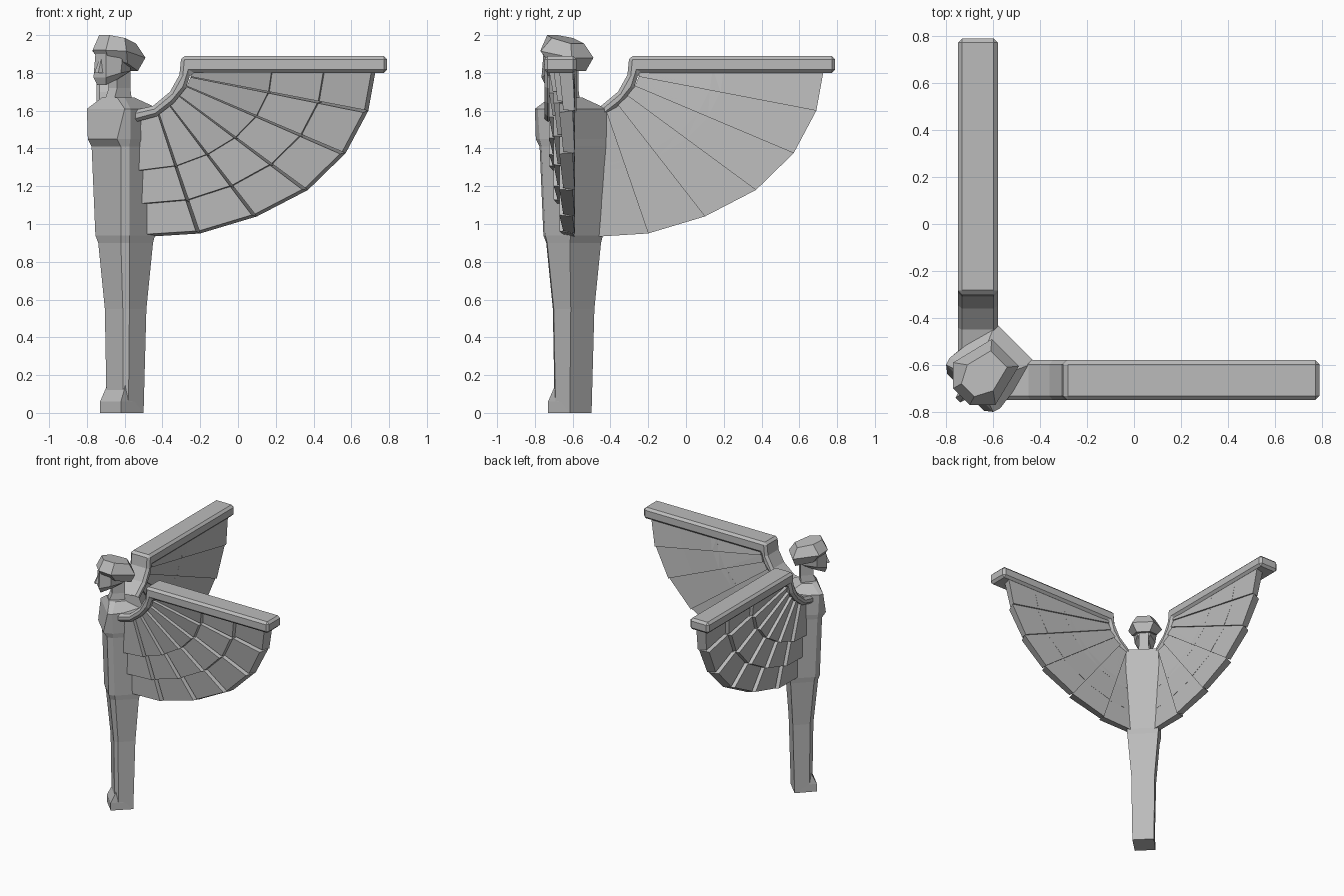
import bpy, bmesh
from mathutils import Vector

if "Cube" in bpy.data.objects:
    bpy.data.objects.remove(bpy.data.objects["Cube"])

stone = bpy.data.materials.new("grey_stone")
stone.use_nodes = True
GREY = (0.5, 0.5, 0.5, 1)
stone.diffuse_color = GREY
stone.node_tree.nodes["Principled BSDF"].inputs["Base Color"].default_value = GREY


def swap(p):
    """Reflect across the diagonal plane of symmetry (x = y)."""
    return Vector((p[1], p[0], p[2]))


def finish(name, bm):
    bmesh.ops.recalc_face_normals(bm, faces=bm.faces)
    mesh = bpy.data.meshes.new(name)
    bm.to_mesh(mesh)
    bm.free()
    mesh.materials.append(stone)
    obj = bpy.data.objects.new(name, mesh)
    bpy.context.collection.objects.link(obj)
    return obj


def add_loft(bm, rings):
    """Skin a stack of rings and cap both ends."""
    loops = [[bm.verts.new(p) for p in ring] for ring in rings]
    n = len(loops[0])
    for a, b in zip(loops, loops[1:]):
        for i in range(n):
            j = (i + 1) % n
            bm.faces.new((a[i], a[j], b[j], b[i]))
    bm.faces.new(loops[0])
    bm.faces.new(loops[-1])


def symmetric_loft(name, halves):
    """Each half ring runs front to back on one side; the other is reflected."""
    bm = bmesh.new()
    add_loft(bm, [h + [swap(p) for p in reversed(h)] for h in halves])
    return finish(name, bm)


def level(z, *pts):
    return [Vector((x, y, z)) for x, y in pts]


# Robed body: tapering legs, hip line, torso, bust ledge and sloped shoulders
symmetric_loft("body", [
    level(0.00, (-.61, -.695), (-.58, -.69), (-.50, -.615)),
    level(0.55, (-.61, -.705), (-.575, -.70), (-.485, -.61)),
    level(0.90, (-.62, -.74), (-.575, -.735), (-.45, -.615)),
    level(0.94, (-.62, -.755), (-.575, -.745), (-.44, -.61)),
    level(1.41, (-.62, -.775), (-.575, -.765), (-.42, -.60)),
    level(1.45, (-.64, -.795), (-.57, -.775), (-.42, -.60)),
    level(1.61, (-.60, -.80), (-.57, -.785), (-.42, -.59)),
    level(1.67, (-.64, -.72), (-.60, -.70), (-.55, -.64)),
])

# Feet block with a sloped toe
symmetric_loft("feet", [
    level(0, (-.62, -.73), (-.50, -.615)),
    level(.06, (-.62, -.73), (-.50, -.615)),
    [Vector((-.60, -.70, .13)), Vector((-.51, -.615, .13))],
    [Vector((-.585, -.68, .20)), Vector((-.52, -.615, .20))],
])

# Neck, face and nose
symmetric_loft("neck", [
    level(1.64, (-.66, -.71), (-.56, -.63)),
    level(1.72, (-.64, -.685), (-.57, -.62)),
    level(1.84, (-.64, -.685), (-.57, -.62)),
])
symmetric_loft("face", [
    [Vector((-.70, -.745, 1.735)), Vector((-.64, -.70, 1.765)), Vector((-.60, -.64, 1.79))],
    [Vector((-.70, -.765, 1.775)), Vector((-.62, -.73, 1.80)), Vector((-.57, -.64, 1.81))],
    level(1.90, (-.70, -.755), (-.61, -.74), (-.56, -.64)),
])
symmetric_loft("nose", [
    level(1.80, (-.74, -.76), (-.70, -.74)),
    level(1.87, (-.725, -.735), (-.70, -.72)),
])

# Rolled hair, higher at the brow and bulging at the back
symmetric_loft("hair", [
    [Vector((-.69, -.75, 1.885)), Vector((-.585, -.72, 1.85)), Vector((-.53, -.60, 1.81))],
    [Vector((-.70, -.77, 1.92)), Vector((-.59, -.77, 1.915)), Vector((-.49, -.605, 1.88))],
    [Vector((-.68, -.735, 2.0)), Vector((-.60, -.71, 1.985)), Vector((-.54, -.61, 1.955))],
])

# Fan rays, from the curved arm out to the feather tips (x, z)
ROOTS = [(-.25, 1.82), (-.25, 1.78), (-.27, 1.73), (-.31, 1.68), (-.36, 1.63), (-.42, 1.59), (-.53, 1.56)]
TIPS = [(.73, 1.82), (.69, 1.60), (.57, 1.375), (.37, 1.18), (.10, 1.04), (-.20, .95), (-.52, .93)]
# Tiers: start and end along the rays, and y of the front surface
TIERS = [(0, .46, -.705), (.40, .74, -.68), (0, 1, -.65)]
# Arm outline: along the top bar, then back under it
ARM = [(-.56, 1.60), (-.45, 1.625), (-.36, 1.70), (-.31, 1.79), (-.30, 1.89), (.79, 1.89),
       (.79, 1.80), (-.25, 1.80), (-.275, 1.72), (-.34, 1.64), (-.43, 1.57), (-.56, 1.535)]


def on_ray(k, t, y):
    x = ROOTS[k][0] + (TIPS[k][0] - ROOTS[k][0]) * t
    z = ROOTS[k][1] + (TIPS[k][1] - ROOTS[k][1]) * t
    return Vector((x, y, z))


def add_feather(bm, k, start, end, y, side):
    """One shingle: upper edge raised, tip bevelled, back slightly slanted."""
    raise_y = .022
    lip = .022
    back = [on_ray(k, start, -.60), on_ray(k, end, -.60),
            on_ray(k + 1, end, -.588), on_ray(k + 1, start, -.588)]
    front = [on_ray(k, start, y - raise_y), on_ray(k, end - lip, y - raise_y),
             on_ray(k + 1, end - lip, y), on_ray(k + 1, start, y)]
    # Pull the raised edge in so that its side shows as a narrow strip
    for i, j in ((0, 3), (1, 2)):
        front[i] = front[i].lerp(front[j], .06)
    add_loft(bm, [[side(p) for p in back], [side(p) for p in front]])


for label, side in (("left", lambda p: p), ("right", swap)):
    # Overlapping feathers in three tiers
    bm = bmesh.new()
    for start, end, y in TIERS:
        for k in range(len(ROOTS) - 1):
            add_feather(bm, k, start, end, y, side)
    finish(label + "_wing_feathers", bm)

    # Curved arm and straight top bar
    bm = bmesh.new()
    add_loft(bm, [[side(Vector((x, y, z))) for x, z in ARM] for y in (-.58, -.75)])
    arm = finish(label + "_wing_arm", bm)
    bevel = arm.modifiers.new("chamfer", "BEVEL")
    bevel.width = .018
    bevel.segments = 1
    bevel.limit_method = "ANGLE"
    bevel.angle_limit = 1.0
